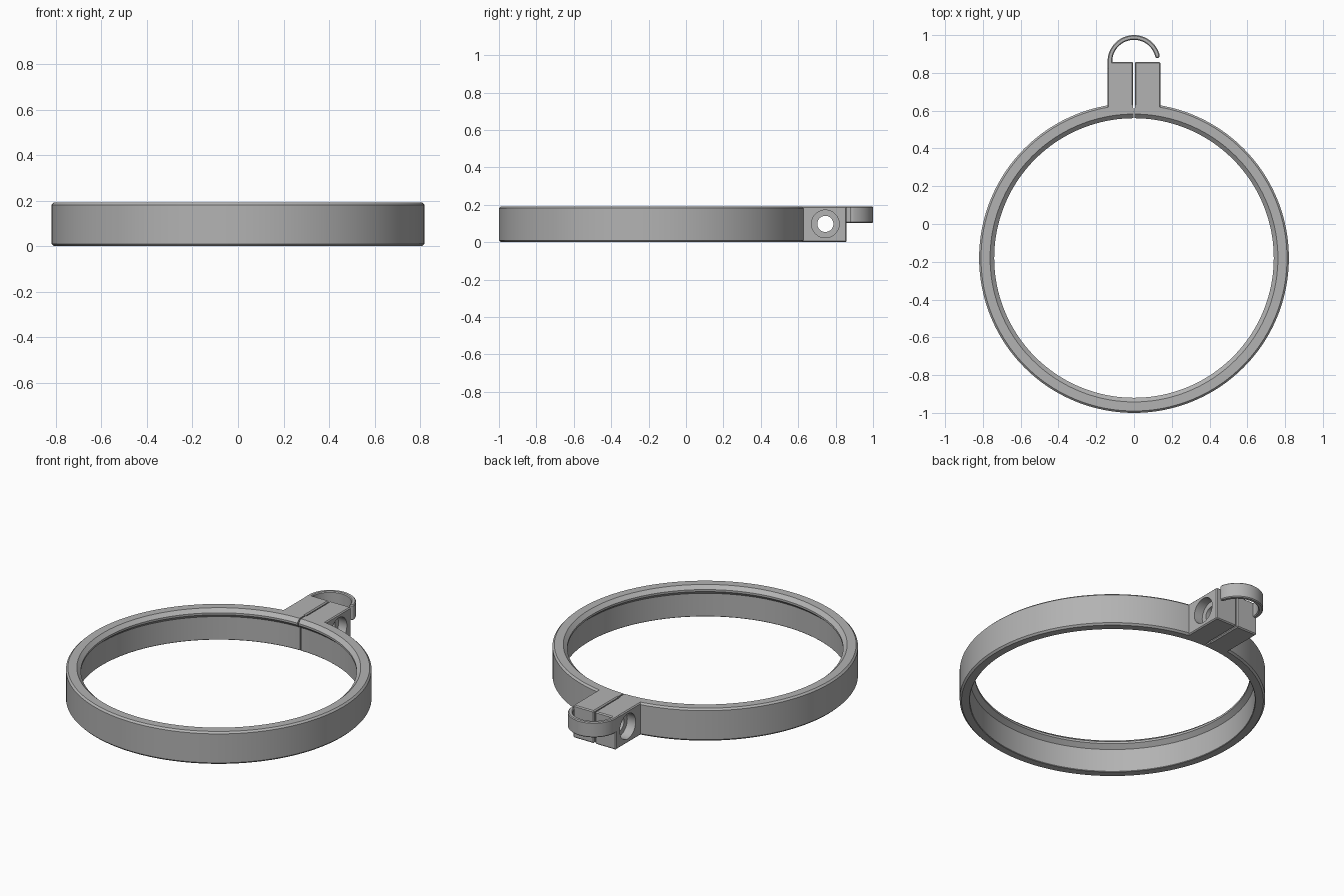
import bpy, bmesh, math
from mathutils import Matrix

if "Cube" in bpy.data.objects:
    bpy.data.objects.remove(bpy.data.objects["Cube"])

HEIGHT = 0.192
RING_Y = -0.18
TAB_HALF = 0.14
TAB_BACK = 0.858
SLIT = 0.004

grey = bpy.data.materials.new("plain grey")
grey.use_nodes = True
grey.diffuse_color = (0.45, 0.45, 0.45, 1)
grey.node_tree.nodes["Principled BSDF"].inputs["Base Color"].default_value = grey.diffuse_color


def make_object(name, bm):
    bmesh.ops.recalc_face_normals(bm, faces=bm.faces[:])
    mesh = bpy.data.meshes.new(name)
    bm.to_mesh(mesh)
    bm.free()
    mesh.materials.append(grey)
    obj = bpy.data.objects.new(name, mesh)
    bpy.context.collection.objects.link(obj)
    return obj


def select(obj):
    bpy.ops.object.select_all(action="DESELECT")
    obj.select_set(True)
    bpy.context.view_layer.objects.active = obj


def smooth(obj):
    select(obj)
    bpy.ops.object.shade_smooth_by_angle(angle=math.radians(30))


def extrude_outline(name, points, low, high, bevel):
    """Upright prism from an outline, with small chamfers on its edges."""
    bm = bmesh.new()
    face = bm.faces.new([bm.verts.new((x, y, low)) for x, y in points])
    new = bmesh.ops.extrude_face_region(bm, geom=[face])["geom"]
    bmesh.ops.translate(bm, vec=(0, 0, high - low),
                        verts=[v for v in new if isinstance(v, bmesh.types.BMVert)])
    obj = make_object(name, bm)
    mod = obj.modifiers.new("chamfer", "BEVEL")
    mod.width = bevel
    mod.segments = 1
    mod.limit_method = "ANGLE"
    mod.angle_limit = math.radians(40)
    select(obj)
    bpy.ops.object.modifier_apply(modifier=mod.name)
    return obj


def cylinder_along_x(name, radius, x_low, x_high, y, z):
    bm = bmesh.new()
    place = Matrix.Translation(((x_low + x_high) / 2, y, z)) @ Matrix.Rotation(math.pi / 2, 4, "Y")
    bmesh.ops.create_cone(bm, cap_ends=True, segments=48, radius1=radius, radius2=radius,
                          depth=x_high - x_low, matrix=place)
    return make_object(name, bm)


def cut(obj, cutter):
    mod = obj.modifiers.new("cut", "BOOLEAN")
    mod.operation = "DIFFERENCE"
    mod.solver = "EXACT"
    mod.object = cutter
    select(obj)
    bpy.ops.object.modifier_apply(modifier=mod.name)
    bpy.data.objects.remove(cutter)


# Split ring: radius and height profile swept round, open at the back slit
profile = [(0.768, 0), (0.81, 0), (0.82, 0.01), (0.82, HEIGHT - 0.01), (0.81, HEIGHT),
           (0.762, HEIGHT), (0.74, 0.172), (0.74, 0.16), (0.765, 0.138), (0.765, 0.003)]
steps = 160
gap = SLIT / 0.8
bm = bmesh.new()
loops = []
for i in range(steps + 1):
    a = math.pi / 2 + gap + (math.tau - 2 * gap) * i / steps
    loops.append([bm.verts.new((r * math.cos(a), RING_Y + r * math.sin(a), z)) for r, z in profile])
for a, b in zip(loops, loops[1:]):
    for k in range(len(profile)):
        j = (k + 1) % len(profile)
        bm.faces.new((a[k], a[j], b[j], b[k]))
bm.faces.new(loops[0])
bm.faces.new(loops[-1])
smooth(make_object("split_ring", bm))

# Two clamp lugs with a bolt hole and a counterbore on the outer side
for side, name in ((1, "left_clamp_lug"), (-1, "right_clamp_lug")):
    corners = [(SLIT, 0.592), (TAB_HALF, 0.592), (TAB_HALF, TAB_BACK), (SLIT, TAB_BACK)]
    lug = extrude_outline(name, [(side * x, y) for x, y in corners], 0, HEIGHT, 0.006)
    for radius, inner in ((0.043, -0.05), (0.074, 0.085)):
        ends = sorted((side * inner, side * 0.2))
        cut(lug, cylinder_along_x("hole_cutter", radius, ends[0], ends[1], 0.745, 0.098))
    smooth(lug)

# Hook: flat strip curling from the right lug over the slit, with a round tip
centre_y, outer, inner = 0.86, TAB_HALF, 0.115
mid, half = (outer + inner) / 2, (outer - inner) / 2
tip = math.radians(14)
angles = [math.pi + (tip - math.pi) * i / 40 for i in range(41)]


def on_arc(radius, a):
    return radius * math.cos(a), centre_y + radius * math.sin(a)


tip_x, tip_y = on_arc(mid, tip)
outline = [(-outer, 0.82)] + [on_arc(outer, a) for a in angles]
outline += [(tip_x + half * math.cos(tip - math.pi * i / 8),
             tip_y + half * math.sin(tip - math.pi * i / 8)) for i in range(1, 8)]
outline += [on_arc(inner, a) for a in reversed(angles)] + [(-inner, 0.82)]
smooth(extrude_outline("hook", outline, 0.102, HEIGHT, 0.005))
